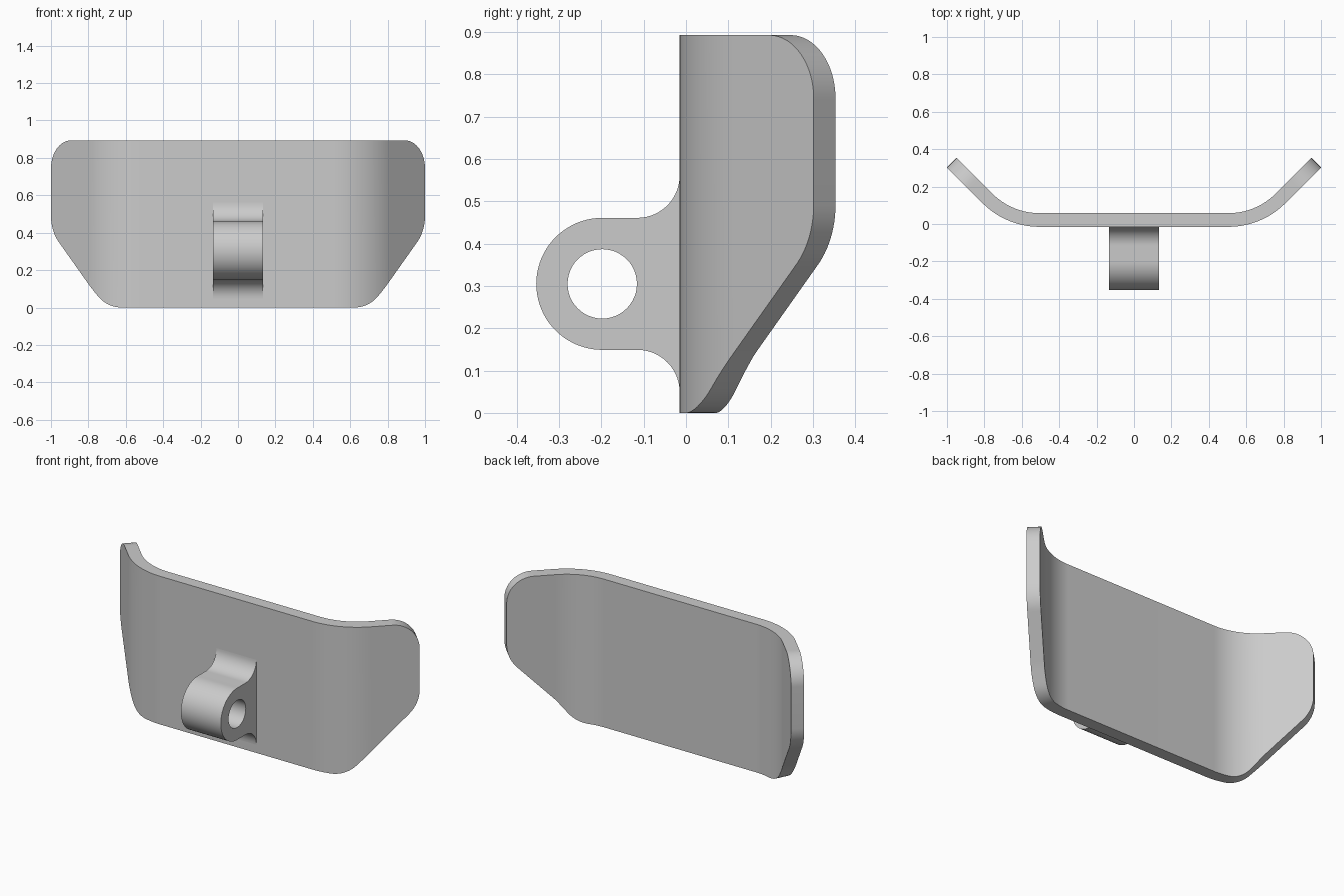
import bpy, bmesh
from math import sin, cos, tan, pi, sqrt

if "Cube" in bpy.data.objects:
    bpy.data.objects.remove(bpy.data.objects["Cube"])

grey = bpy.data.materials.new("plain_grey")
grey.use_nodes = True
grey.diffuse_color = (0.6, 0.6, 0.6, 1)
grey.node_tree.nodes["Principled BSDF"].inputs["Base Color"].default_value = (0.6, 0.6, 0.6, 1)


def finish(bm, name):
    bmesh.ops.recalc_face_normals(bm, faces=bm.faces[:])
    mesh = bpy.data.meshes.new(name)
    bm.to_mesh(mesh)
    bm.free()
    mesh.materials.append(grey)
    obj = bpy.data.objects.new(name, mesh)
    bpy.context.collection.objects.link(obj)
    bpy.ops.object.select_all(action='DESELECT')
    obj.select_set(True)
    bpy.context.view_layer.objects.active = obj
    bpy.ops.object.shade_smooth_by_angle(angle=pi / 6)
    return obj


# Bent sheet: s is the distance along the front surface from the centre
FRONT, THICK, HEIGHT = -0.015, 0.073, 0.893
FLAT, BEND = 0.505, 0.43
ARC = BEND * pi / 4
END = FLAT + ARC + (1 - FLAT - BEND * sin(pi / 4)) * sqrt(2)
CHAMFER, R_LOW, R_TOP = 0.409, 0.2, 0.15
TAN = R_LOW * tan(pi / 8)


def sheet_point(s, depth):
    a = min(max(s - FLAT, 0), ARC) / BEND
    rest = max(s - FLAT - ARC, 0)
    x = min(s, FLAT) + BEND * sin(a) + rest * cos(a)
    y = FRONT + BEND * (1 - cos(a)) + rest * sin(a)
    return x - depth * sin(a), y + depth * cos(a)


def circle_drop(r, d):
    return sqrt(max(r * r - d * d, 0))


def low_edge(s):
    corner = END - CHAMFER
    if s < corner - TAN:
        return 0
    if s < corner + TAN * cos(pi / 4):
        return R_LOW - circle_drop(R_LOW, s - corner + TAN)
    if s < END - TAN * cos(pi / 4):
        return s - corner
    return CHAMFER + TAN - circle_drop(R_LOW, s - END + R_LOW)


def top_edge(s):
    d = s - END + R_TOP
    return HEIGHT if d < 0 else HEIGHT - R_TOP + circle_drop(R_TOP, d)


# Curved plate: matching columns of four corners, skinned together
N = 36
start = END - R_TOP
half = [FLAT + (start - FLAT) * i / N for i in range(N)]
half += [start + R_TOP * sin(pi / 2 * i / 20) for i in range(21)]
bm = bmesh.new()
columns = []
for side, s in [(-1, s) for s in reversed(half)] + [(1, s) for s in half]:
    ring = []
    for depth, edge in ((0, low_edge), (0, top_edge), (THICK, top_edge), (THICK, low_edge)):
        x, y = sheet_point(s, depth)
        ring.append(bm.verts.new((side * x, y, edge(s))))
    columns.append(ring)
for a, b in zip(columns, columns[1:]):
    for i in range(4):
        j = (i + 1) % 4
        bm.faces.new((a[i], a[j], b[j], b[i]))
bm.faces.new(columns[0])
bm.faces.new(columns[-1])
finish(bm, "curved_plate")


# Pivot lug: rounded eye with fillets running into the plate
def arc(cy, cz, r, a0, a1, n):
    return [(cy + r * cos(a0 + (a1 - a0) * i / n), cz + r * sin(a0 + (a1 - a0) * i / n))
            for i in range(n + 1)]


CY, CZ, EYE, HOLE, FILLET, HALF_W = -0.198, 0.305, 0.156, 0.082, 0.1, 0.133
root = FRONT - FILLET
outline = [(0.02, CZ + EYE + FILLET)]
outline += arc(root, CZ + EYE + FILLET, FILLET, 0, -pi / 2, 14)
outline += arc(CY, CZ, EYE, pi / 2, 3 * pi / 2, 40)
outline += arc(root, CZ - EYE - FILLET, FILLET, pi / 2, 0, 14)
outline += [(0.02, CZ - EYE - FILLET)]
hole = arc(CY, CZ, HOLE, 0, 2 * pi, 48)[:-1]

bm = bmesh.new()
edges = []
for loop in (outline, hole):
    vs = [bm.verts.new((-HALF_W, y, z)) for y, z in loop]
    edges += [bm.edges.new((vs[i - 1], vs[i])) for i in range(len(vs))]
bmesh.ops.triangle_fill(bm, edges=edges, use_beauty=True)
out = bmesh.ops.extrude_face_region(bm, geom=bm.faces[:], use_keep_orig=True)
moved = [g for g in out["geom"] if isinstance(g, bmesh.types.BMVert)]
bmesh.ops.translate(bm, verts=moved, vec=(2 * HALF_W, 0, 0))
finish(bm, "pivot_lug")
